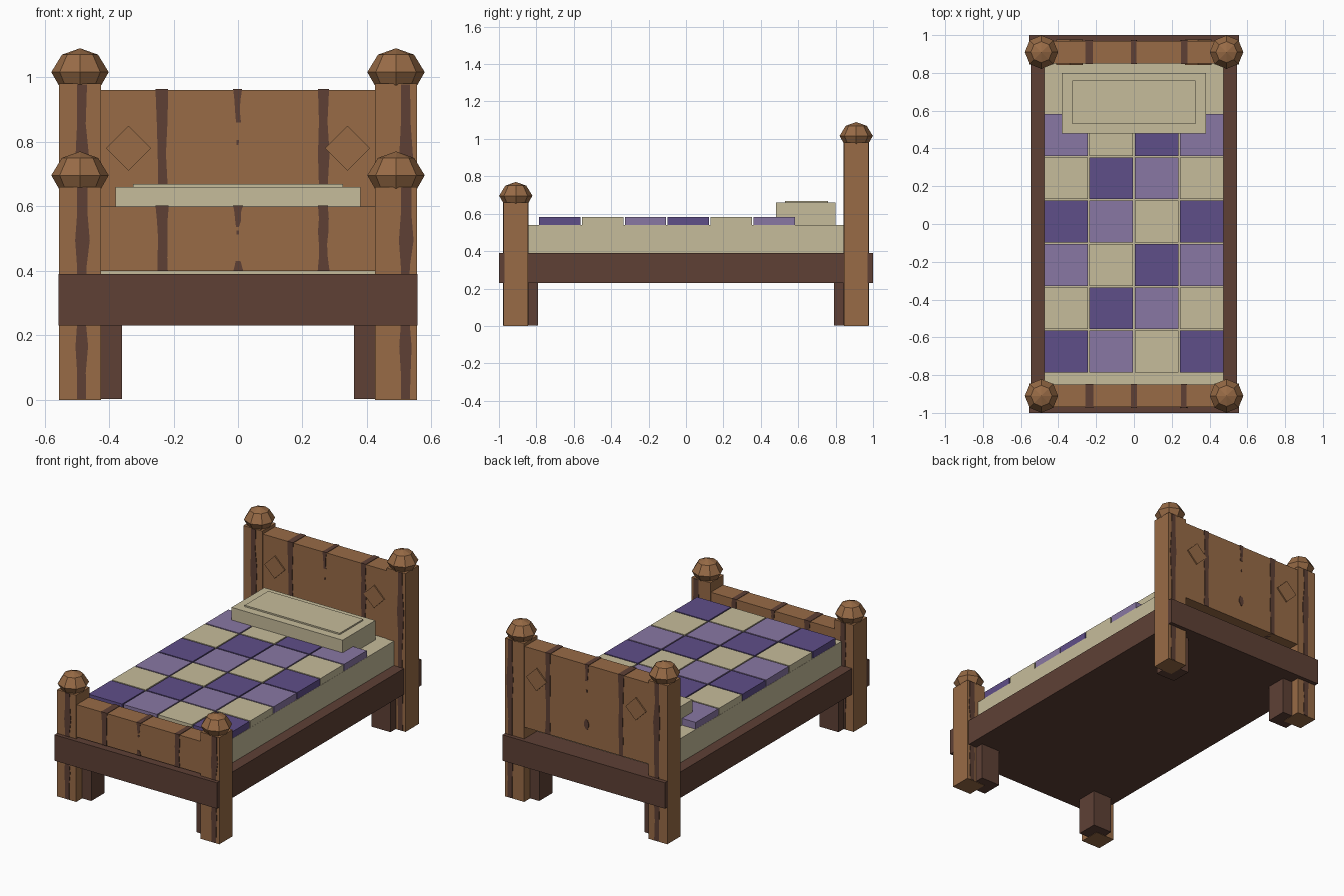
import bpy
import bmesh
import math
import random

random.seed(4)
old = bpy.data.objects.get("Cube")
if old:
    bpy.data.objects.remove(old, do_unlink=True)


def material(name, rgb):
    """Flat material from an sRGB colour."""
    lin = [((c / 255 + 0.055) / 1.055) ** 2.4 for c in rgb] + [1.0]
    m = bpy.data.materials.new(name)
    m.use_nodes = True
    m.diffuse_color = lin
    m.node_tree.nodes["Principled BSDF"].inputs["Base Color"].default_value = lin
    return m


WOOD = material("warm wood", (152, 107, 70))
DARK = material("dark wood", (94, 64, 53))
CREAM = material("cream cloth", (198, 188, 155))
PURPLE = material("deep purple cloth", (95, 78, 137))
LILAC = material("lilac cloth", (137, 119, 163))


def finish(name, bm, mat):
    bmesh.ops.recalc_face_normals(bm, faces=bm.faces)
    me = bpy.data.meshes.new(name)
    bm.to_mesh(me)
    bm.free()
    me.materials.append(mat)
    ob = bpy.data.objects.new(name, me)
    bpy.context.collection.objects.link(ob)
    return ob


def prism(name, outline, y0, y1, mat):
    """Extrude an x-z outline along y."""
    bm = bmesh.new()
    face = bm.faces.new([bm.verts.new((x, y0, z)) for x, z in outline])
    ext = bmesh.ops.extrude_face_region(bm, geom=[face])
    verts = [v for v in ext["geom"] if isinstance(v, bmesh.types.BMVert)]
    bmesh.ops.translate(bm, verts=verts, vec=(0, y1 - y0, 0))
    return finish(name, bm, mat)


def box(name, x, y, z, mat):
    """Box from (min, max) ranges."""
    x0, x1 = sorted(x)
    y0, y1 = sorted(y)
    return prism(name, [(x0, z[0]), (x1, z[0]), (x1, z[1]), (x0, z[1])], y0, y1, mat)


def grain(name, x, z, widths, y):
    """Jagged dark streak wrapping a plank from front to back."""
    left, right = [], []
    n = len(widths) - 1
    for i, w in enumerate(widths):
        h = z[0] + (z[1] - z[0]) * i / n
        left.append((x - w / 2, h))
        right.append((x + w / 2 + random.uniform(-0.004, 0.004), h))
    prism(name, right + left[::-1], y[0] - 0.003, y[1] + 0.003, DARK)


def knob(name, x, y, z):
    """Eight-sided faceted finial."""
    profile = [(0.06, -0.015), (0.089, 0.036), (0.056, 0.09)]
    bm = bmesh.new()
    rings = [[bm.verts.new((x + r * math.cos(k * math.pi / 4),
                            y + r * math.sin(k * math.pi / 4), z + h))
              for k in range(8)] for r, h in profile]
    for a, b in zip(rings, rings[1:]):
        for k in range(8):
            j = (k + 1) % 8
            bm.faces.new((a[k], a[j], b[j], b[k]))
    bm.faces.new(rings[0])
    tip = bm.verts.new((x, y, z + 0.11))
    for k in range(8):
        bm.faces.new((rings[-1][k], rings[-1][(k + 1) % 8], tip))
    finish(name, bm, WOOD)


# Posts with finials, grain streaks and inner legs
for end, sy, top in (("foot", -1, 0.66), ("head", 1, 0.98)):
    for side, sx in (("right", -1), ("left", 1)):
        tag = f"{end}_{side}"
        ys = sorted((sy * 0.845, sy * 0.975))
        box(f"post_{tag}", (sx * 0.425, sx * 0.555), ys, (0, top), WOOD)
        knob(f"finial_{tag}", sx * 0.49, sy * 0.91, top)
        widths = [0.03, 0.03, 0.04, 0.028, 0.03, 0.03, 0.042, 0.03, 0.03]
        grain(f"post_grain_{tag}", -0.484 if sx < 0 else 0.52, (0.002, top - 0.002), widths, ys)
        box(f"inner_leg_{tag}", (sx * 0.36, sx * 0.49), (sy * 0.79, sy * 0.92), (0.002, 0.24), DARK)

# Bed frame
box("frame_base", (-0.545, 0.545), (-0.98, 0.98), (0.23, 0.39), DARK)
for end, sy in (("foot", -1), ("head", 1)):
    box(f"{end}_rail", (-0.556, 0.556), (sy * 0.97, sy), (0.23, 0.39), DARK)

# Footboard and headboard with grain streaks
FOOT, HEAD = (-0.97, -0.85), (0.85, 0.97)
for name, ys, z0, z1 in (("footboard", FOOT, 0.4, 0.6), ("headboard", HEAD, 0.46, 0.96)):
    box(name, (-0.43, 0.43), ys, (z0, z1), WOOD)
    span = (z0, z1 + 0.003)
    grain(f"{name}_grain_right", -0.235, span, [0.028, 0.03, 0.026, 0.028, 0.034, 0.042], ys)
    grain(f"{name}_grain_left", 0.265, span, [0.036, 0.028, 0.028, 0.034, 0.028, 0.034], ys)
    drip = (z1 - 0.1, z1 + 0.003) if ys is HEAD else (z1 - 0.065, z1 + 0.003)
    grain(f"{name}_grain_drip", 0, drip, [0.012, 0.018, 0.022, 0.03], ys)
grain("footboard_grain_base", 0, (0.4, 0.43), [0.028, 0.014], FOOT)
grain("footboard_knot", 0, (0.512, 0.525), [0.01, 0.01], FOOT)
grain("headboard_knot_small", 0, (0.79, 0.805), [0.008, 0.008], HEAD)
grain("headboard_knot", 0, (0.56, 0.62), [0.012, 0.028, 0.028, 0.012], HEAD)

# Raised diamonds on both faces of the headboard
for side, cx in (("right", -0.34), ("left", 0.34)):
    r = 0.07
    prism(f"headboard_diamond_{side}",
          [(cx - r, 0.78), (cx, 0.78 - r), (cx + r, 0.78), (cx, 0.78 + r)],
          0.842, 0.978, WOOD)

# Mattress and pillow
box("mattress", (-0.475, 0.475), (-0.85, 0.85), (0.35, 0.54), CREAM)
box("pillow", (-0.38, 0.38), (0.48, 0.8), (0.54, 0.66), CREAM)
box("pillow_panel", (-0.325, 0.325), (0.53, 0.76), (0.65, 0.669), CREAM)

# Patchwork quilt in a diagonal repeat
cloth = (PURPLE, LILAC, CREAM)
step_x, step_y, gap = 0.239, 0.2293, 0.004
for row in range(6):
    for col in range(4):
        x = -2 * step_x + col * step_x
        y = -0.79 + row * step_y
        box(f"quilt_patch_{row}_{col}", (x + gap, x + step_x - gap),
            (y + gap, y + step_y - gap), (0.535, 0.582), cloth[(col - row) % 3])
